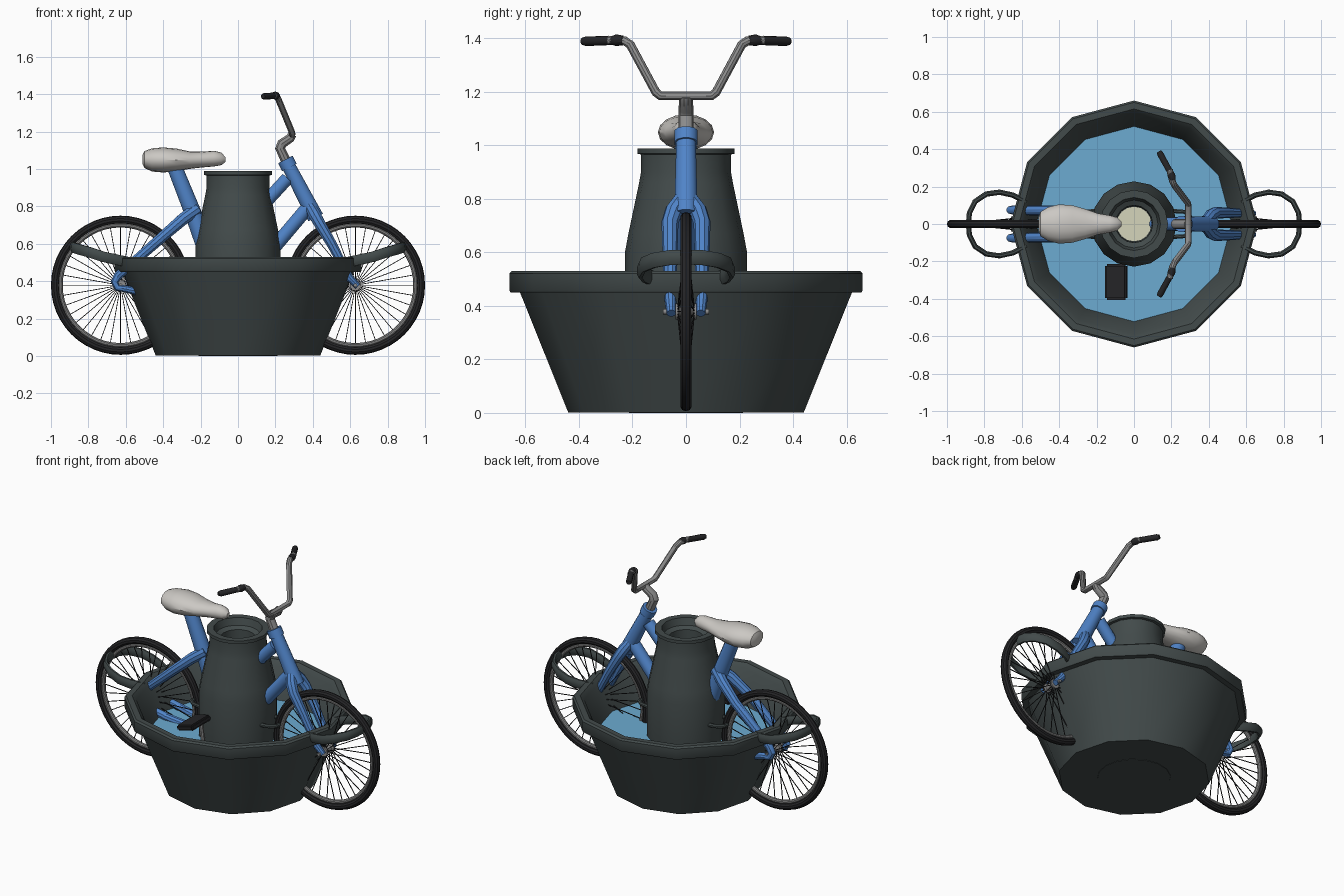
import bpy, bmesh, math
from mathutils import Vector, Matrix

if "Cube" in bpy.data.objects:
    bpy.data.objects.remove(bpy.data.objects["Cube"])


def material(name, rgb):
    m = bpy.data.materials.new(name)
    m.diffuse_color = (*rgb, 1)
    m.use_nodes = True
    m.node_tree.nodes["Principled BSDF"].inputs["Base Color"].default_value = m.diffuse_color
    return m


IRON = material("dark_iron", (0.055, 0.07, 0.07))
BLUE = material("blue_paint", (0.08, 0.23, 0.58))
WATER = material("water", (0.15, 0.41, 0.64))
BLACK = material("black_rubber", (0.018, 0.018, 0.02))
STEEL = material("grey_steel", (0.26, 0.26, 0.26))
SEAT = material("pale_seat", (0.6, 0.58, 0.55))
CREAM = material("cream", (0.66, 0.66, 0.5))


def finish(name, bm, mat):
    bmesh.ops.recalc_face_normals(bm, faces=bm.faces)
    me = bpy.data.meshes.new(name)
    bm.to_mesh(me)
    bm.free()
    me.materials.append(mat)
    ob = bpy.data.objects.new(name, me)
    bpy.context.collection.objects.link(ob)
    return ob


def loft(bm, rings):
    """Skin a list of closed rings and cap both ends."""
    vs = [[bm.verts.new(p) for p in r] for r in rings]
    n = len(vs[0])
    for a, b in zip(vs, vs[1:]):
        for i in range(n):
            j = (i + 1) % n
            bm.faces.new((a[i], a[j], b[j], b[i]))
    bm.faces.new(vs[0])
    bm.faces.new(vs[-1])


def sweep(bm, pts, radius, up=(0, 1, 0), sides=10, flat=1.0):
    """Tube along points; radius may be a list, flat stretches it along up."""
    pts = [Vector(p) for p in pts]
    rad = radius if isinstance(radius, (list, tuple)) else [radius] * len(pts)
    rings = []
    for k, p in enumerate(pts):
        t = Vector()
        if k > 0:
            t += (p - pts[k - 1]).normalized()
        if k < len(pts) - 1:
            t += (pts[k + 1] - p).normalized()
        t.normalize()
        s = t.cross(Vector(up)).normalized()
        u = s.cross(t)
        angs = [2 * math.pi * (i + 0.5) / sides for i in range(sides)]
        rings.append([p + rad[k] * (math.cos(a) * s + flat * math.sin(a) * u) for a in angs])
    loft(bm, rings)


def tubes(name, mat, paths, **kw):
    bm = bmesh.new()
    for pts, r in paths:
        sweep(bm, pts, r, **kw)
    return finish(name, bm, mat)


def lathe(name, mat, profile, sides):
    bm = bmesh.new()
    loft(bm, [[(r * math.cos(2 * math.pi * i / sides), r * math.sin(2 * math.pi * i / sides), z)
               for i in range(sides)] for r, z in profile])
    return finish(name, bm, mat)


def flip(pts):
    return [(x, -y, z) for x, y, z in pts]


# Twelve-sided tub, water, churn and its contents
lathe("tub", IRON, [(0.44, 0.002), (0.62, 0.45), (0.655, 0.45), (0.66, 0.457), (0.66, 0.52),
                    (0.65, 0.53), (0.615, 0.53), (0.59, 0.505), (0.52, 0.31), (0.42, 0.04)], 12)
lathe("water", WATER, [(0.52, 0.3), (0.523, 0.315)], 12)
lathe("churn", IRON, [(0.212, 0), (0.228, 0.04), (0.228, 0.6), (0.215, 0.67), (0.175, 0.86),
                      (0.168, 0.9), (0.168, 0.965), (0.182, 0.968), (0.182, 0.988), (0.142, 0.988),
                      (0.128, 0.945), (0.1, 0.93), (0.095, 0.8)], 16)
lathe("cream", CREAM, [(0.093, 0.795), (0.093, 0.805)], 16)

# Loop handles on both ends of the tub and the churn
half = [(0.58, 0.12, 0.5), (0.65, 0.155, 0.515), (0.72, 0.17, 0.53), (0.79, 0.16, 0.553),
        (0.85, 0.12, 0.57), (0.88, 0.06, 0.58)]
loop = half + [(0.885, 0, 0.582)] + flip(half)[::-1]
small = [(0.2, 0.07, 0.45), (0.27, 0.065, 0.455), (0.3, 0.04, 0.455)]
small += flip(small)[::-1]
for side, s in (("right", 1), ("left", -1)):
    tubes("tub_handle_" + side, IRON, [([(s * x, y, z) for x, y, z in loop], 0.015)],
          up=(0, 0, 1), sides=8, flat=2.0)
    tubes("churn_handle_" + side, IRON, [([(s * x, y, z) for x, y, z in small], 0.012)],
          up=(0, 0, 1), sides=8)

# Wheels: tyre, rim, hub, spokes
WX, WZ = 0.628, 0.378
for side, s in (("front", 1), ("rear", -1)):
    c = Vector((s * WX, 0, WZ))
    for part, major, minor, mat in (("tyre", 0.35, 0.022, BLACK), ("rim", 0.322, 0.013, STEEL)):
        bpy.ops.mesh.primitive_torus_add(major_segments=48, minor_segments=10, major_radius=major,
                                         minor_radius=minor, location=c, rotation=(math.pi / 2, 0, 0))
        bpy.context.object.name = side + "_" + part
        bpy.context.object.data.materials.append(mat)
    ys = [(-0.085, 0.01), (-0.04, 0.01), (-0.04, 0.03), (-0.03, 0.03), (-0.025, 0.018)]
    ys += [(-y, r) for y, r in ys[::-1]]
    bm = bmesh.new()
    loft(bm, [[(c.x + r * math.cos(i * math.pi / 6), y, c.z + r * math.sin(i * math.pi / 6))
               for i in range(12)] for y, r in ys])
    finish(side + "_hub", bm, STEEL)
    spokes = []
    for i in range(36):
        a = i * math.pi / 18
        d = Vector((math.cos(a), 0, math.sin(a)))
        y = Vector((0, 0.03 if i % 2 else -0.03, 0))
        spokes.append(([c + d * 0.022 + y, c + d * 0.315], 0.0028))
    tubes(side + "_spokes", BLACK, spokes, sides=4)

# Step-through frame
BB = (-0.07, 0, 0.27)
tubes("frame", BLUE, [
    ([(-0.335, 0, 1.0), (-0.235, 0, 0.75), BB], [0.042, 0.047, 0.045]),
    ([(0.265, 0, 0.95), (-0.15, 0, 0.5)], 0.036),
    ([(0.37, 0, 0.79), BB], 0.038),
    ([(0.255, 0, 1.045), (0.415, 0, 0.74)], [0.037, 0.045]),
    ([(0.253, 0, 1.05), (0.275, 0, 1.008)], 0.045),
], sides=12)
tubes("bottom_bracket", BLUE, [([(-0.07, -0.06, 0.27), (-0.07, 0.06, 0.27)], 0.05)],
      up=(0, 0, 1), sides=12)

# Rear stays and front fork, mirrored across the bike
stay = [(-0.22, 0.01, 0.785), (-0.29, 0.045, 0.735), (-0.4, 0.07, 0.64), (-0.64, 0.075, 0.43),
        (-0.66, 0.075, 0.395), (-0.645, 0.075, 0.365), (-0.6, 0.075, 0.358),
        (-0.45, 0.075, 0.325), (-0.15, 0.045, 0.275), (-0.07, 0.03, 0.27)]
stay_r = [0.036, 0.034, 0.03, 0.025, 0.022, 0.02, 0.02, 0.025, 0.027, 0.027]
leg = [(0.385, 0.015, 0.8), (0.41, 0.045, 0.755), (0.435, 0.06, 0.71), (0.5, 0.06, 0.6),
       (0.595, 0.058, 0.42), (0.64, 0.055, 0.372)]
leg_r = [0.03, 0.034, 0.032, 0.028, 0.022, 0.018]
tubes("rear_stays", BLUE, [(stay, stay_r), (flip(stay), stay_r)])
tubes("front_fork", BLUE, [(leg, leg_r), (flip(leg), leg_r)])

# Stem, handlebar and grips
tubes("stem", STEEL, [([(0.262, 0, 1.03), (0.225, 0, 1.11), (0.235, 0, 1.135), (0.28, 0, 1.165),
                        (0.29, 0, 1.185)], [0.028, 0.028, 0.028, 0.026, 0.024])])
bar = [(0.29, 0.095, 1.184), (0.288, 0.112, 1.197), (0.215, 0.208, 1.375), (0.205, 0.23, 1.39),
       (0.19, 0.29, 1.392)]
tubes("handlebar", STEEL, [(flip(bar)[::-1] + bar, 0.0175)], up=(1, 0, 0))
grip = [(0.207, 0.235, 1.391), (0.2, 0.26, 1.392), (0.195, 0.275, 1.391), (0.14, 0.375, 1.388),
        (0.133, 0.388, 1.388)]
grip_r = [0.018, 0.022, 0.017, 0.018, 0.013]
for side, g in (("left", grip), ("right", flip(grip))):
    tubes(side + "_grip", BLACK, [(g, grip_r)], up=(0, 0, 1))

# Seat lofted from oval sections: x, half width, centre z, half height
sections = [(-0.51, 0.035, 1.05, 0.025), (-0.5, 0.065, 1.05, 0.045), (-0.46, 0.09, 1.048, 0.062),
            (-0.4, 0.105, 1.048, 0.067), (-0.33, 0.1, 1.048, 0.061), (-0.26, 0.08, 1.047, 0.047),
            (-0.19, 0.056, 1.05, 0.042), (-0.13, 0.046, 1.055, 0.042), (-0.09, 0.036, 1.054, 0.034),
            (-0.068, 0.014, 1.05, 0.014)]
bm = bmesh.new()
loft(bm, [[(x, w * math.cos(i * math.pi / 8), z + h * math.sin(i * math.pi / 8))
           for i in range(16)] for x, w, z, h in sections])
finish("seat", bm, SEAT)

# Cranks and pedals, half a turn apart
for side, s in (("near", -1), ("far", 1)):
    z = 0.27 - s * 0.205
    x = -0.075 + s * 0.02
    tubes(side + "_crank", STEEL, [([(-0.07, s * 0.05, 0.27), (-0.07, s * 0.24, 0.27),
                                     (x, s * 0.245, z)], 0.014)], up=(1, 0, 0), sides=8)
    bm = bmesh.new()
    bmesh.ops.create_cube(bm, size=1, matrix=Matrix.Translation((x, s * 0.31, z))
                          @ Matrix.Rotation(-0.25, 4, 'Y') @ Matrix.Diagonal((0.118, 0.19, 0.035, 1)))
    bmesh.ops.bevel(bm, geom=bm.edges[:], offset=0.009, segments=2, affect='EDGES')
    finish(side + "_pedal", bm, BLACK)

# Smooth shading with crisp edges
bpy.ops.object.select_all(action='SELECT')
bpy.context.view_layer.objects.active = bpy.data.objects["tub"]
bpy.ops.object.shade_smooth_by_angle(angle=math.radians(35))
